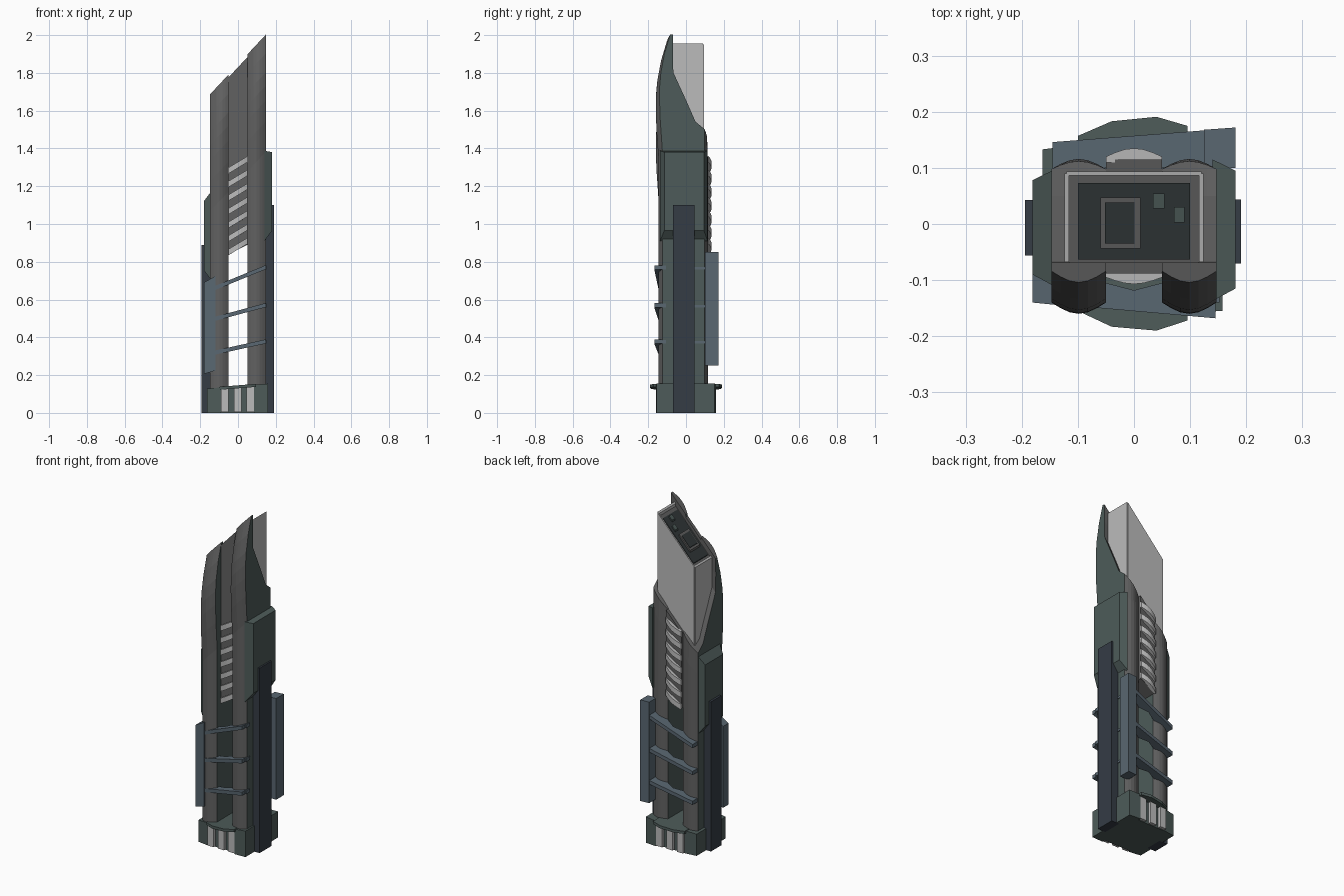
import bpy, bmesh, math

if "Cube" in bpy.data.objects:
    bpy.data.objects.remove(bpy.data.objects["Cube"])

def material(name, r, g, b):
    m = bpy.data.materials.new(name)
    m.diffuse_color = (r, g, b, 1)
    m.use_nodes = True
    m.node_tree.nodes["Principled BSDF"].inputs["Base Color"].default_value = m.diffuse_color
    return m

GREEN = material("green_panel", 0.075, 0.105, 0.1)
GREY = material("dark_grey", 0.12, 0.12, 0.12)
LIGHT = material("light_glass", 0.5, 0.5, 0.5)
BLUE = material("blue_steel", 0.1, 0.135, 0.165)
NAVY = material("navy_strip", 0.035, 0.045, 0.06)
ROOF = material("roof_dark", 0.03, 0.038, 0.04)
K = 1.07  # slant of the tower crown along x


def loft(name, rings, mat, side_mat=None):
    """Skin closed rings and cap both ends; faces looking along x get side_mat."""
    bm = bmesh.new()
    vs = [[bm.verts.new(p) for p in r] for r in rings]
    n = len(rings[0])
    for a, b in zip(vs, vs[1:]):
        for i in range(n):
            j = (i + 1) % n
            bm.faces.new((a[i], a[j], b[j], b[i]))
    bm.faces.new(vs[0][::-1])
    bm.faces.new(vs[-1])
    bmesh.ops.recalc_face_normals(bm, faces=bm.faces)
    bm.normal_update()
    me = bpy.data.meshes.new(name)
    me.materials.append(mat)
    if side_mat:
        me.materials.append(side_mat)
        for f in bm.faces:
            f.material_index = int(abs(f.normal.x) > 0.9)
    bm.to_mesh(me)
    bm.free()
    ob = bpy.data.objects.new(name, me)
    bpy.context.collection.objects.link(ob)
    return ob


def prism(name, plan, z0, z1, mat, s0=0.0, s1=None):
    """Extruded plan whose bottom and top may slope along x."""
    s1 = s0 if s1 is None else s1
    return loft(name, [[(x, y, z0 + s0 * x) for x, y in plan],
                       [(x, y, z1 + s1 * x) for x, y in plan]], mat)


def rect(x0, x1, y0, y1):
    return [(x0, y0), (x1, y0), (x1, y1), (x0, y1)]


def lobed(x0, x1, yf, yb, bf, bb, n=6):
    """Plan with a bulging front and back."""
    t = [i / n for i in range(n + 1)]
    front = [(x0 + (x1 - x0) * u, yf - bf * math.sin(math.pi * u)) for u in t]
    back = [(x1 - (x1 - x0) * u, yb + bb * math.sin(math.pi * u)) for u in t]
    return front + back


# Twin columns ending in curved, slanted fins: (z at right edge, front, back, bulges)
PROFILE = [(1.38, -.125, .098, .02, .018), (1.50, -.133, .098, .02, .014),
           (1.54, -.136, .05, .02, 0), (1.65, -.140, .002, .02, 0),
           (1.73, -.139, -.035, .02, 0), (1.80, -.133, -.067, .02, 0),
           (1.90, -.114, -.07, .02, 0), (2.00, -.084, -.069, .02, 0)]
for name, x0, x1 in (("left_column", -.147, -.05), ("right_column", .05, .147)):
    rings = [[(x, y, .12) for x, y in lobed(x0, x1, -.125, .098, .02, .018)]]
    for z, yf, yb, bf, bb in PROFILE:
        rings.append([(x, y, z + K * (x - .145)) for x, y in lobed(x0, x1, yf, yb, bf, bb)])
    loft(name, rings, GREY, GREEN)

# Central core bridging the columns above the open slot
prism("core_lower", rect(-.05, .05, -.088, .115), .865, 1.345, GREY, .5, K)
prism("core_upper", rect(-.05, .05, -.088, -.068), 1.345, 1.83, GREY, K)

# Curved louvres on the front and back of the core
for i in range(7):
    z = .865 + i * .072
    prism("front_louvre", lobed(-.05, .05, -.095, -.08, .012, 0), z, z + .032, LIGHT, .6)
    prism("back_louvre", lobed(-.05, .05, .11, .12, 0, .015), z, z + .032, LIGHT, .6)

# Glazed crown with slanted roof and raised rim panels
prism("crown_body", rect(-.116, .116, -.072, .088), 1.27, 1.805, GREY, K)
prism("crown_back_glass", rect(-.12, .12, .086, .094), 1.28, 1.822, LIGHT, K)
for x in (-.12, .12):
    prism("crown_side_glass", rect(x - .004, x + .004, -.068, .09), 1.28, 1.822, LIGHT, K)
prism("roof_deck", rect(-.10, .10, -.063, .073), 1.80, 1.809, ROOF, K)
prism("roof_hatch", rect(-.06, .012, -.044, .047), 1.80, 1.822, GREY, K)
prism("roof_hatch_panel", rect(-.052, .001, -.035, .038), 1.81, 1.825, ROOF, K)
prism("roof_vent", rect(.034, .054, .028, .054), 1.80, 1.82, GREEN, K)
prism("roof_vent", rect(.071, .09, .003, .03), 1.80, 1.82, GREEN, K)


# Side pods with tapered ends
def pod(name, s, zs, y0, y1):
    rings = []
    for z_in, z_out in ((zs[0], zs[1]), (zs[3], zs[2])):
        rings.append([(s * .14, y0 - .022, z_in), (s * .181, y0, z_out),
                      (s * .181, y1, z_out), (s * .14, y1 + .02, z_in)])
    loft(name, rings, GREEN)


pod("right_pod", 1, (.91, .965, 1.38, 1.388), -.115, .095)
pod("left_pod", -1, (.70, .755, 1.12, 1.175), -.09, .078)

# Navy service strips up both flanks
prism("right_strip", rect(.14, .191, -.07, .044), 0, 1.1, NAVY)
prism("left_strip", rect(-.194, -.14, -.056, .043), 0, .89, NAVY)

# Blue plates on opposite corners
prism("front_plate", [(-.181, -.14), (-.12, -.146), (-.12, -.09), (-.181, -.09)],
      .26, .79, BLUE, .3, .55)
prism("back_plate", [(.125, .10), (.181, .10), (.181, .172), (.125, .168)],
      .25, .85, BLUE, 0, .01)

# Sloping cross bars, front and back, with flank stubs
for z, s in ((.335, .22), (.52, .27), (.70, .41)):
    prism("front_bar", [(-.15, -.142), (.145, -.168), (.145, -.115), (.05, -.105),
                        (0, -.118), (-.05, -.105), (-.15, -.11)], z, z + .022, BLUE, s)
    prism("back_bar", [(-.145, .146), (-.145, .10), (-.05, .10), (0, .12),
                       (.05, .10), (.14, .11), (.14, .168)], z, z + .022, BLUE, s)
    prism("flank_stub", rect(.14, .152, .04, .105), z + s * .145, z + s * .145 + .013, BLUE)
    prism("flank_stub", rect(.14, .152, -.14, -.105), z + s * .145, z + s * .145 + .02, BLUE)

# Base blocks, recessed lobby, entrance strips and canopy
prism("base_left", [(-.163, -.14), (-.09, -.15), (-.09, .142), (-.163, .133)],
      0, .142, GREEN, 0, .08)
prism("base_right", [(.086, -.158), (.158, -.155), (.158, .152), (.086, .158)],
      0, .142, GREEN, 0, .08)
prism("lobby", rect(-.09, .086, -.14, .14), 0, .138, GREEN, 0, .08)
for x in (-.07, -.002, .066):
    for s in (-1, 1):
        y = sorted((s * .13, s * .158))
        prism("entrance_strip", rect(x - .02, x + .02, *y), .004, .132, LIGHT, 0, .06)
prism("canopy", [(-.1, -.155), (-.04, -.183), (.04, -.19), (.095, -.172),
                 (.095, .175), (.04, .191), (-.04, .183), (-.1, .157)],
      .13, .146, GREEN, .08)
